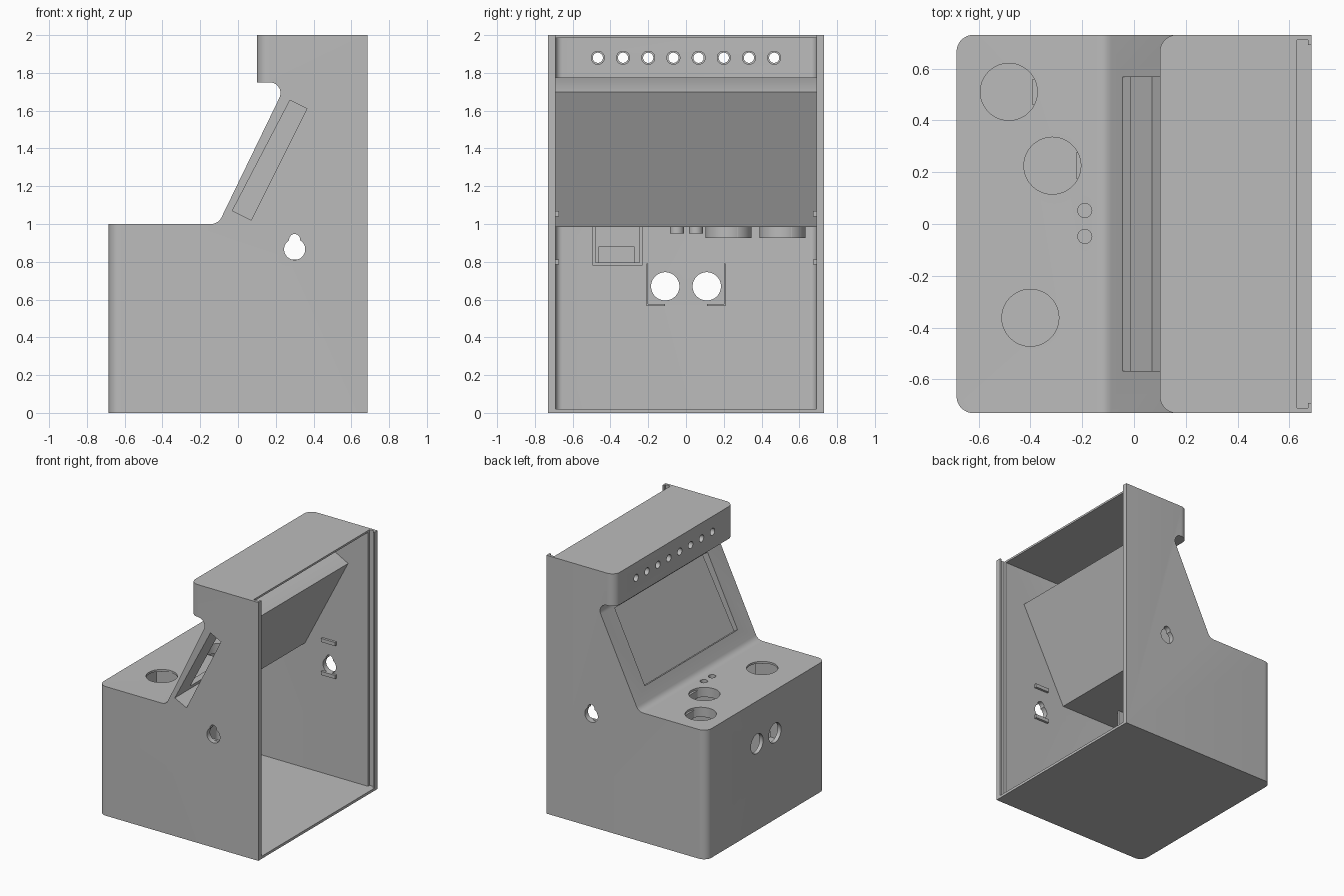
import bpy, bmesh, math
from mathutils import Vector

cube = bpy.data.objects.get("Cube")
if cube:
    bpy.data.objects.remove(cube, do_unlink=True)

GREY = (0.5, 0.5, 0.5, 1)
grey = bpy.data.materials.new("grey plastic")
grey.diffuse_color = GREY
grey.use_nodes = True
grey.node_tree.nodes["Principled BSDF"].inputs["Base Color"].default_value = GREY

AXES = {"x": lambda u, v, d: (d, u, v),
        "y": lambda u, v, d: (u, d, v),
        "z": lambda u, v, d: (u, v, d)}


def finish(name, bm):
    bmesh.ops.recalc_face_normals(bm, faces=bm.faces)
    mesh = bpy.data.meshes.new(name)
    bm.to_mesh(mesh)
    bm.free()
    mesh.materials.append(grey)
    obj = bpy.data.objects.new(name, mesh)
    bpy.context.collection.objects.link(obj)
    return obj


def prism(name, points, axis, a, b, round_x=(), radius=0.05):
    """Extrude a flat profile; optionally round upright edges at given x."""
    bm = bmesh.new()
    place = AXES[axis]
    face = bm.faces.new([bm.verts.new(place(u, v, a)) for u, v in points])
    new = bmesh.ops.extrude_face_region(bm, geom=[face])["geom"]
    shift = Vector(place(0, 0, b - a))
    bmesh.ops.translate(bm, verts=[g for g in new if isinstance(g, bmesh.types.BMVert)], vec=shift)
    bmesh.ops.recalc_face_normals(bm, faces=bm.faces)
    if round_x:
        edges = [e for e in bm.edges
                 if abs(e.verts[0].co.y - e.verts[1].co.y) < 1e-4
                 and all(any(abs(w.co.x - x) < 1e-4 for x in round_x) for w in e.verts)
                 and abs(e.verts[0].co.x - e.verts[1].co.x) < 1e-4]
        bmesh.ops.bevel(bm, geom=edges, offset=radius, segments=8, profile=0.5, affect="EDGES")
    return finish(name, bm)


def box(name, x0, x1, y0, y1, z0, z1):
    return prism(name, [(x0, y0), (x1, y0), (x1, y1), (x0, y1)], "z", z0, z1)


def arc(cu, cv, r, start, end, n):
    return [(cu + r * math.cos(math.radians(start + (end - start) * i / n)),
             cv + r * math.sin(math.radians(start + (end - start) * i / n))) for i in range(n + 1)]


def disc(name, u, v, r, axis, a, b):
    return prism(name, arc(u, v, r, 0, 352.5, 47), axis, a, b)


def cut(target, cutter):
    mod = target.modifiers.new("cut", "BOOLEAN")
    mod.operation = "DIFFERENCE"
    mod.solver = "EXACT"
    mod.object = cutter
    bpy.context.view_layer.objects.active = target
    bpy.ops.object.modifier_apply(modifier=mod.name)
    bpy.data.objects.remove(cutter, do_unlink=True)


def tube(name, u, v, outer, inner, axis, a, b):
    obj = disc(name, u, v, outer, axis, a, b)
    cut(obj, disc("bore", u, v, inner, axis, a - 0.1, b + 0.1))
    return obj


# Cabinet shell: side profile with a round nook under the hood
profile = [(-0.685, 0), (0.685, 0), (0.685, 2), (0.1, 2), (0.1, 1.75)]
profile += arc(0.168, 1.693, 0.057, 90, -27, 12)
profile += arc(-0.142, 1.06, 0.06, -27, -90, 6)
profile += [(-0.685, 1)]
cabinet = prism("cabinet_shell", profile, "y", -0.73, 0.73, (-0.685, 0.1), 0.065)

# Hollow inside, leaving the sloped screen housing solid
hollow = [(-0.655, 0.02), (0.75, 0.02), (0.75, 1.985), (0.13, 1.985), (0.13, 1.775),
          (0.32, 1.775), (0.46, 1.7), (0.09, 0.985), (-0.655, 0.985)]
cut(cabinet, prism("hollow", hollow, "y", -0.69, 0.69, (-0.655, 0.13), 0.035))

# Back panel groove, open at the top
cut(cabinet, box("groove", 0.63, 0.672, -0.71, 0.71, 0.02, 2.1))
cut(cabinet, box("rear_gap", 0.65, 0.75, -0.69, 0.69, 0.02, 2.1))

# Screen slot from one side, and the window in front of it
slot = [(-0.03, 1.07), (0.07, 1.02), (0.365, 1.61), (0.275, 1.655)]
cut(cabinet, prism("screen_slot", slot, "y", -0.8, 0.6))
normal = Vector((-0.887, 0.46))
low, high = Vector((-0.045, 1.122)), Vector((0.213, 1.655))
window = [low + normal * 0.1, low - normal * 0.07, high - normal * 0.07, high + normal * 0.1]
cut(cabinet, prism("screen_window", window, "y", -0.567, 0.567))

# Control panel holes with sleeves below
for name, x, y, r, wall, depth in [("button_sleeve_left", -0.483, 0.51, 0.11, 0.012, 0.925),
                                   ("button_sleeve_right", -0.315, 0.225, 0.11, 0.012, 0.925),
                                   ("small_sleeve_left", -0.19, 0.052, 0.027, 0.01, 0.95),
                                   ("small_sleeve_right", -0.19, -0.048, 0.027, 0.01, 0.95)]:
    cut(cabinet, disc("hole", x, y, r, "z", 0.9, 1.1))
    tube(name, x, y, r + wall, r, "z", depth, 0.988)
    if r > 0.1:
        box(name + "_key", x + 0.092, x + 0.112, y - 0.05, y + 0.05, depth, 0.985)
cut(cabinet, disc("stick_hole", -0.4, -0.362, 0.11, "z", 0.9, 1.1))

# Joystick tray hanging under the panel
box("tray_floor", -0.54, -0.26, -0.495, -0.23, 0.78, 0.795)
for side, y in (("right", -0.495), ("left", -0.245)):
    box("tray_wall_" + side, -0.54, -0.26, y, y + 0.015, 0.78, 0.988)
front = box("tray_front", -0.54, -0.525, -0.485, -0.24, 0.79, 0.988)
cut(front, box("tray_opening", -0.6, -0.5, -0.46, -0.275, 0.795, 0.88))

# Front face holes with angled brackets behind
for side, s in (("right", -1), ("left", 1)):
    cut(cabinet, disc("hole", s * 0.11, 0.67, 0.075, "x", -0.8, -0.6))
    ys = sorted((s * 0.2, s * 0.21))
    box("bracket_upright_" + side, -0.66, -0.58, *ys, 0.565, 0.79)
    ys = sorted((s * 0.112, s * 0.21))
    box("bracket_foot_" + side, -0.66, -0.58, *ys, 0.565, 0.577)

# Row of hood lamp holes with collars inside
for i in range(8):
    y = (i - 3.5) * 0.1333
    cut(cabinet, disc("hole", y, 1.88, 0.027, "x", 0, 0.25))
    tube("lamp_collar", y, 1.88, 0.037, 0.027, "x", 0.128, 0.15)

# Keyhole openings through both sides, with small mounts above and below
for z, r in ((0.866, 0.056), (0.918, 0.029)):
    cut(cabinet, disc("keyhole", 0.3, z, r, "y", -0.9, 0.9))
for side, s in (("right", -1), ("left", 1)):
    for level, z in (("lower", 0.785), ("upper", 1.04)):
        ys = sorted((s * 0.672, s * 0.692))
        box("side_mount_%s_%s" % (level, side), 0.24, 0.36, *ys, z, z + 0.028)

# Smooth shading on the curved parts
bpy.ops.object.select_all(action="DESELECT")
for obj in bpy.context.scene.objects:
    if obj.type == "MESH" and grey.name in obj.data.materials:
        obj.select_set(True)
bpy.context.view_layer.objects.active = cabinet
bpy.ops.object.shade_smooth_by_angle(angle=math.radians(30))
